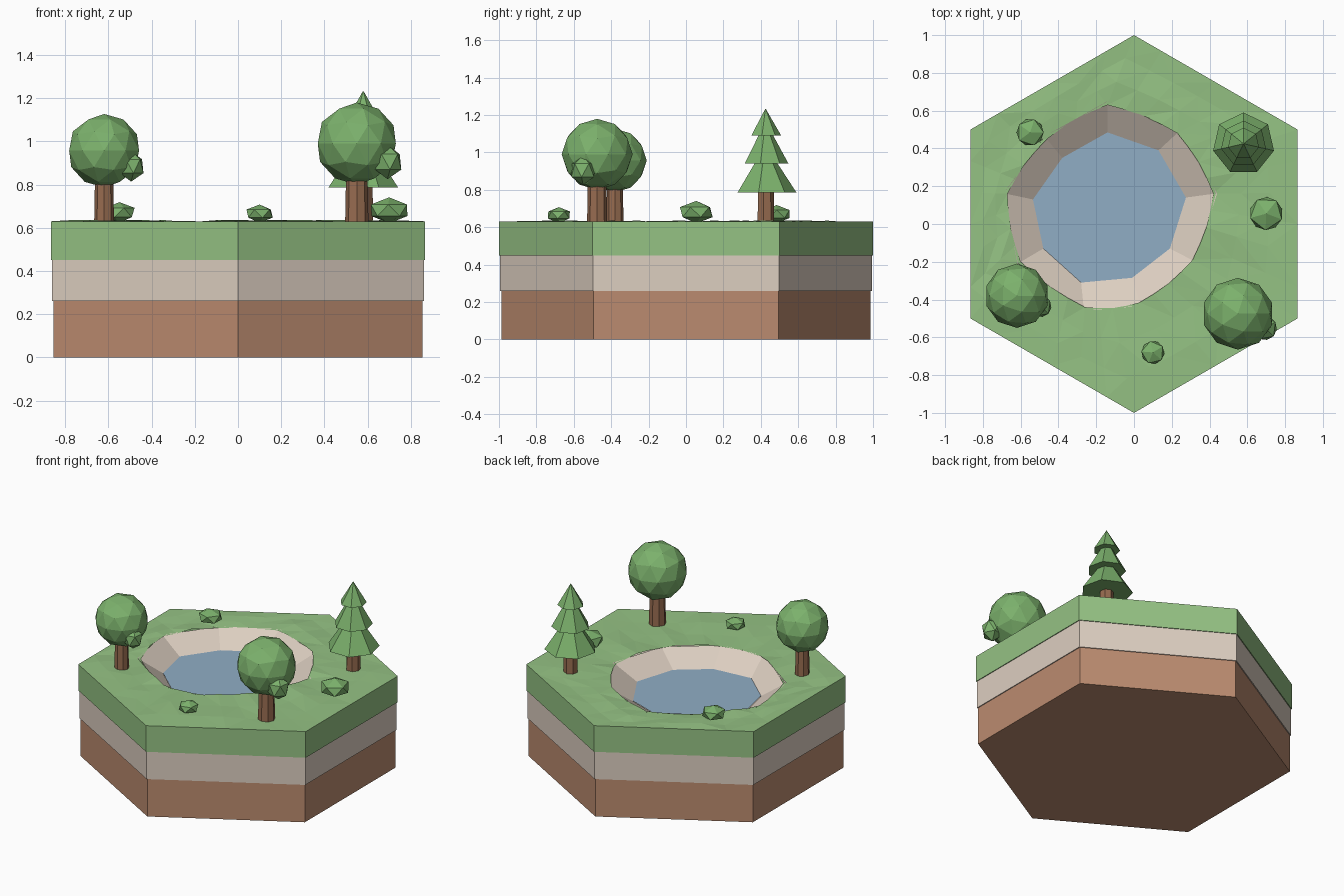
import bpy, bmesh, math, random
from mathutils import Vector, Matrix

if "Cube" in bpy.data.objects:
    bpy.data.objects.remove(bpy.data.objects["Cube"])

random.seed(4)


def material(name, rgb):
    m = bpy.data.materials.new(name)
    m.diffuse_color = (*rgb, 1)
    m.use_nodes = True
    m.node_tree.nodes["Principled BSDF"].inputs["Base Color"].default_value = m.diffuse_color
    return m


GRASS = material("grass", (0.30, 0.54, 0.23))
LEAF = material("leaf", (0.20, 0.44, 0.15))
SAND = material("sand", (0.72, 0.62, 0.53))
SOIL = material("soil", (0.50, 0.26, 0.16))
WATER = material("water", (0.28, 0.42, 0.56))
BARK = material("bark", (0.31, 0.15, 0.08))


def finish(name, bm, mat, recalc=True):
    if recalc:
        bmesh.ops.recalc_face_normals(bm, faces=bm.faces)
    me = bpy.data.meshes.new(name)
    bm.to_mesh(me)
    bm.free()
    me.materials.append(mat)
    ob = bpy.data.objects.new(name, me)
    bpy.context.collection.objects.link(ob)
    return ob


def bridge(bm, a, b, tris=False):
    n = len(a)
    for i in range(n):
        j = (i + 1) % n
        if tris and i % 2:
            bm.faces.new((a[i], a[j], b[j]))
            bm.faces.new((a[i], b[j], b[i]))
        elif tris:
            bm.faces.new((a[i], a[j], b[i]))
            bm.faces.new((a[j], b[j], b[i]))
        else:
            bm.faces.new((a[i], a[j], b[j], b[i]))


def ngon(n, r, cx=0, cy=0):
    # clockwise from +y
    return [(cx + r * math.sin(2 * math.pi * i / n), cy + r * math.cos(2 * math.pi * i / n)) for i in range(n)]


def frustum(name, n, x, y, r0, z0, r1, z1, mat):
    bm = bmesh.new()
    lo = [bm.verts.new((*p, z0)) for p in ngon(n, r0, x, y)]
    hi = [bm.verts.new((*p, z1)) for p in ngon(n, r1, x, y)]
    bridge(bm, lo, hi)
    bm.faces.new(lo)
    bm.faces.new(hi)
    return finish(name, bm, mat)


def blob(name, loc, scale, subdiv, mat, turn=0.0):
    bm = bmesh.new()
    m = Matrix.Translation(loc) @ Matrix.Rotation(turn, 4, 'Z') @ Matrix.Diagonal((*scale, 1))
    bmesh.ops.create_icosphere(bm, subdivisions=subdiv, radius=1, matrix=m)
    return finish(name, bm, mat)


def subdivide(points, k):
    out = []
    for i, p in enumerate(points):
        a, b = Vector(p), Vector(points[(i + 1) % len(points)])
        out += [a.lerp(b, t / k) for t in range(k)]
    return out


# Ground layers
TOP = 0.63
frustum("soil_layer", 6, 0, 0, 0.987, 0, 0.987, 0.26, SOIL)
frustum("sand_layer", 6, 0, 0, 0.994, 0.26, 0.994, 0.45, SAND)

# Pond outlines, clockwise from the back
rim = [(-0.14, 0.63), (0.23, 0.48), (0.42, 0.16), (0.31, -0.19), (0.03, -0.415),
       (-0.26, -0.44), (-0.60, -0.20), (-0.67, 0.16), (-0.46, 0.45)]
shore = [(-0.14, 0.485), (0.13, 0.39), (0.275, 0.14), (0.19, -0.13), (-0.01, -0.285),
         (-0.28, -0.31), (-0.48, -0.13), (-0.535, 0.13), (-0.38, 0.35)]

# Grass layer with uneven top and a hole for the pond
bm = bmesh.new()
corners = subdivide(ngon(6, 1.0), 6)
hole = subdivide(rim, 4)
centre = Vector((-0.13, 0.09))
for i, p in enumerate(hole):
    if i % 4:
        p += (p - centre).normalized() * (0.018 if i % 4 == 2 else 0.012)
base = [bm.verts.new((*p, 0.45)) for p in corners]
bm.faces.new(base)
edge = [bm.verts.new((*p, TOP)) for p in corners]
bridge(bm, base, edge)
prev = edge
for t in (0.33, 0.67, 1.0):
    ring = []
    for o, h in zip(corners, hole):
        p = o.lerp(h, t)
        ring.append(bm.verts.new((*p, TOP + random.uniform(-0.007, 0.007))))
    bridge(bm, prev, ring, True)
    prev = ring
finish("grass_layer", bm, GRASS)

# Pond basin, its open side facing up
bm = bmesh.new()
rings = []
lip = [Vector(p) + (Vector(p) - centre).normalized() * 0.02 for p in rim]
for pts, z in ((lip, TOP - 0.003), (shore, 0.53), (shore, 0.50)):
    rings.append([bm.verts.new((*p, z)) for p in pts])
bridge(bm, rings[0], rings[1])
bridge(bm, rings[1], rings[2])
bm.faces.new(rings[2])
bm.normal_update()
if sum(f.normal.z for f in bm.faces) < 0:
    bmesh.ops.reverse_faces(bm, faces=bm.faces)
finish("pond_basin", bm, SAND, False)

# Water surface
bm = bmesh.new()
bm.faces.new([bm.verts.new((*p, 0.532)) for p in reversed(shore)])
finish("pond_water", bm, WATER, False)

# Round trees with a side clump
for side, x, y, r, z, rt, clump in (
        ("left", -0.62, -0.38, 0.17, 0.957, 0.046, (-0.495, -0.435, 0.885)),
        ("right", 0.55, -0.475, 0.19, 0.99, 0.054, (0.692, -0.55, 0.905))):
    frustum(side + "_tree_trunk", 8, x, y, rt, TOP - 0.01, rt * 0.92, z - r * 0.75, BARK)
    blob(side + "_tree_crown", (x, y, z), (r, r, r), 2, LEAF)
    blob(side + "_tree_clump", clump, (r * 0.38,) * 2 + (r * 0.42,), 1, LEAF, 0.5)

# Pine tree of stacked cones
PX, PY = 0.58, 0.425
frustum("pine_trunk", 7, PX, PY, 0.047, TOP - 0.01, 0.044, 0.80, BARK)
for i, (r0, z0, r1, z1) in enumerate(((0.165, 0.787, 0.052, 0.96),
                                      (0.122, 0.942, 0.036, 1.10),
                                      (0.084, 1.09, 0.002, 1.232))):
    frustum(f"pine_tier_{i + 1}", 7, PX, PY, r0, z0, r1, z1, LEAF)

# Bushes
for i, (x, y, r, zr) in enumerate(((-0.55, 0.485, 0.08, 0.048),
                                   (0.70, 0.055, 0.098, 0.06),
                                   (0.10, -0.68, 0.068, 0.042))):
    blob(f"bush_{i + 1}", (x, y, TOP + zr * 0.85), (r, r, zr), 1, LEAF, i * 0.9)
